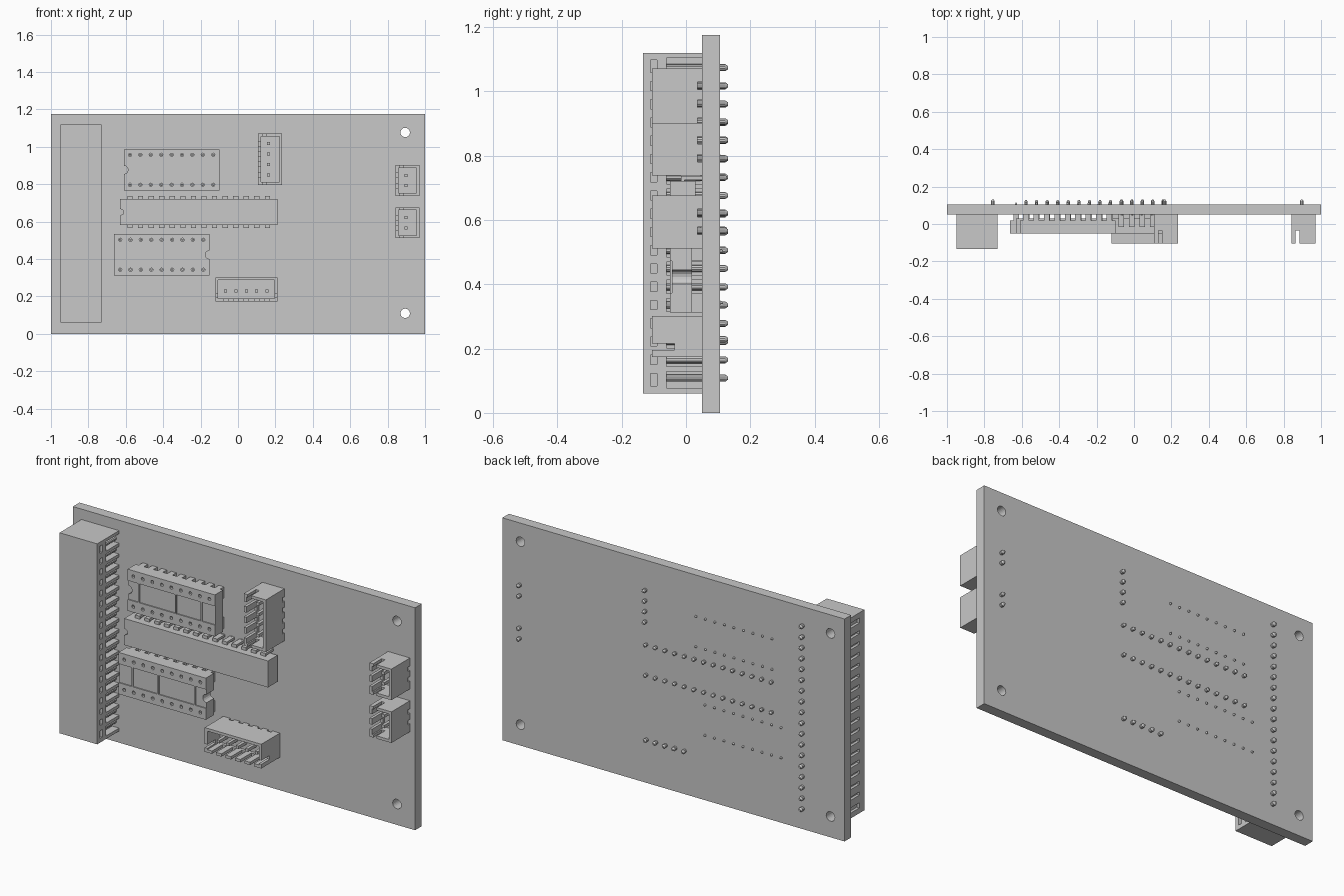
import bpy, bmesh, math
from mathutils import Matrix

if "Cube" in bpy.data.objects:
    bpy.data.objects.remove(bpy.data.objects["Cube"])

GREY = bpy.data.materials.new("light_grey")
GREY.diffuse_color = (0.58, 0.58, 0.58, 1)
GREY.use_nodes = True
GREY.node_tree.nodes["Principled BSDF"].inputs["Base Color"].default_value = GREY.diffuse_color
PITCH = 0.0556
BACK = 0.05      # component side of the board
REAR = 0.105     # solder side of the board


def add_object(name, bm):
    me = bpy.data.meshes.new(name)
    bm.to_mesh(me)
    bm.free()
    me.materials.append(GREY)
    ob = bpy.data.objects.new(name, me)
    bpy.context.collection.objects.link(ob)


def boxes(name, items):
    """One object from boxes given as (x0, x1, y0, y1, z0, z1)."""
    bm = bmesh.new()
    for x0, x1, y0, y1, z0, z1 in items:
        m = Matrix.Translation(((x0 + x1) / 2, (y0 + y1) / 2, (z0 + z1) / 2))
        m = m @ Matrix.Diagonal((abs(x1 - x0), abs(y1 - y0), abs(z1 - z0), 1))
        bmesh.ops.create_cube(bm, size=1, matrix=m)
    add_object(name, bm)


def circle(x, z, r, n):
    return [(x + r * math.cos(2 * math.pi * i / n), z + r * math.sin(2 * math.pi * i / n)) for i in range(n)]


def plate(name, loops, y0, y1):
    """Flat plate in the xz plane; later loops become holes."""
    cu = bpy.data.curves.new(name, 'CURVE')
    cu.dimensions = '2D'
    cu.fill_mode = 'BOTH'
    cu.extrude = (y1 - y0) / 2
    for pts in loops:
        s = cu.splines.new('POLY')
        s.points.add(len(pts) - 1)
        for p, (x, z) in zip(s.points, pts):
            p.co = (x, z, 0, 1)
        s.use_cyclic_u = True
    cu.materials.append(GREY)
    ob = bpy.data.objects.new(name, cu)
    bpy.context.collection.objects.link(ob)
    ob.rotation_euler.x = math.pi / 2
    ob.location.y = (y0 + y1) / 2
    bpy.ops.object.select_all(action='DESELECT')
    ob.select_set(True)
    bpy.context.view_layer.objects.active = ob
    bpy.ops.object.convert(target='MESH')
    bpy.ops.object.shade_flat()


def rect(x0, x1, z0, z1):
    return [(x0, z0), (x1, z0), (x1, z1), (x0, z1)]


def pins(name, places, r, y0, y1):
    """Round pins with a tapered tip, running along y."""
    bm = bmesh.new()
    for x, z in places:
        for a, b, ra, rb in ((y0, y1 - 0.008, r, r), (y1 - 0.008, y1, r, r * 0.5)):
            m = Matrix.Translation((x, (a + b) / 2, z)) @ Matrix.Rotation(-math.pi / 2, 4, 'X')
            bmesh.ops.create_cone(bm, cap_ends=True, segments=10, radius1=ra, radius2=rb, depth=b - a, matrix=m)
    add_object(name, bm)


# Board with four mounting holes
plate("board", [rect(-1, 1, 0, 1.175)] +
      [circle(x, z, 0.025, 24) for x in (-0.918, 0.894) for z in (0.11, 1.077)], BACK, REAR)

# Long edge connector with ribbed sides
z0, z1, n = 0.061, 1.12, 18
zs = [0.591 + (i - (n - 1) / 2) * 0.0568 for i in range(n)]
edges = [z0 + 0.008] + [(a + b) / 2 for a, b in zip(zs, zs[1:])] + [z1 - 0.008]
parts = [(-0.935, -0.77, -0.133, BACK, z0, z1),
         (-0.95, -0.935, -0.133, -0.09, z0, z1),
         (-0.77, -0.73, -0.133, -0.11, z0, z1),
         (-0.77, -0.73, -0.09, -0.06, z0, z1)]
for e in edges:
    parts.append((-0.77, -0.73, -0.06, BACK, e - 0.008, e + 0.008))
    parts.append((-0.77, -0.73, -0.11, -0.09, max(z0, e - 0.014), min(z1, e + 0.014)))
    parts.append((-0.95, -0.935, -0.09, BACK, max(z0, e - 0.02), min(z1, e + 0.02)))
boxes("edge_connector", parts)
pins("edge_connector_pins", [(-0.755, z) for z in zs], 0.011, -0.06, 0.13)


# Shrouded pin headers: u runs along the pins, v across
def header(name, u0, v0, n, vertical):
    length, width, front = PITCH * n + 0.053, 0.128, -0.105
    us = [u0 + length / 2 + (i - (n - 1) / 2) * PITCH for i in range(n)]
    u1, v1, t = u0 + length, v0 + width, 0.015
    vp = v0 + 0.055
    uv = [(u0, u1, v0, v1, 0.0, 0.035),              # floor
          (u0, u1, v1 - t, v1, front, 0.0)]          # solid wall
    for a in (u0, u1 - t):                           # notched end walls
        uv += [(a, a + t, v0, v0 + 0.022, front, 0), (a, a + t, v0, v1, -0.035, 0),
               (a, a + t, v0 + 0.042, v1, front, 0)]
    stops = [u0] + [u + d for u in us for d in (-0.012, 0.012)] + [u1]
    for a, b in zip(stops[::2], stops[1::2]):        # slotted wall and feet
        uv += [(a, b, v0, v0 + t, front, 0), (a, b, v0, v1, 0.035, BACK)]
    uv += [(u0, u1, v0, v0 + t, -0.015, 0)]
    for u in us:                                     # contact posts
        uv.append((u - 0.008, u + 0.008, vp - 0.008, vp + 0.008, -0.07, 0))
    boxes(name, [(c, d, e, f, a, b) if vertical else (a, b, e, f, c, d) for a, b, c, d, e, f in uv])
    pins(name + "_pins", [(vp, u) if vertical else (u, vp) for u in us], 0.01, 0.0, 0.13)


header("four_pin_header", 0.796, 0.108, 4, True)
header("five_pin_header", -0.121, 0.174, 5, False)
header("upper_two_pin_header", 0.738, 0.842, 2, True)
header("lower_two_pin_header", 0.512, 0.842, 2, True)


# Chip sockets: two pierced rails, a notched middle and stand-off feet
def socket(name, x0, z0, flip):
    x1, z1 = x0 + 0.51, z0 + 0.22
    cx, cz = (x0 + x1) / 2, z0 + 0.11
    xs = [cx + (i - 4) * PITCH for i in range(9)]
    for tag, a, b in (("lower", z0, z0 + 0.06), ("upper", z1 - 0.06, z1)):
        zr = a + 0.03
        plate(f"{name}_{tag}_rail", [rect(x0, x1, a, b)] +
              [circle(x, zr, 0.009, 8) for x in xs], -0.05, 0.01)
        boxes(f"{name}_{tag}_feet", [(x0, x1, 0.01, 0.018, a, b)] +
              [(x - 0.015, x + 0.015, 0.01, BACK, a, b) for x in xs])
        pins(f"{name}_{tag}_pins", [(x, zr) for x in xs], 0.006, 0.0, 0.115)
    s = -1 if flip else 1
    arc = [(-0.255 + 0.022 * math.cos(t), 0.022 * math.sin(t))
           for t in [math.pi / 2 - math.pi * i / 8 for i in range(9)]]
    out = [(-0.255, 0.05)] + arc + [(-0.255, -0.05), (0.255, -0.05), (0.255, 0.05)]
    plate(name + "_middle", [[(cx + s * x, cz + z) for x, z in out]], -0.044, 0.018)
    boxes(name + "_bars", [(cx + s * x - 0.004, cx + s * x + 0.004, -0.05, -0.04, cz - 0.05, cz + 0.05)
                           for x in (-0.19, 0.025, 0.175)])


socket("upper_socket", -0.61, 0.767, False)
socket("lower_socket", -0.663, 0.313, True)

# Long chip with a small end notch and folded legs
cz = 0.651
plate("chip_body", [[(-0.63, cz - 0.07), (0.21, cz - 0.07), (0.21, cz + 0.07), (-0.63, cz + 0.07),
                     (-0.63, cz + 0.018), (-0.612, cz + 0.009), (-0.612, cz - 0.009), (-0.63, cz - 0.018)]],
      -0.05, 0.03)
xs = [-0.21 + (i - 6.5) * 0.0565 for i in range(14)]
legs = []
for x in xs:
    for s in (-1, 1):
        legs += [(x - 0.014, x + 0.014, -0.015, BACK, *sorted((cz + s * 0.074, cz + s * 0.086))),
                 (x - 0.014, x + 0.014, -0.015, -0.005, *sorted((cz + s * 0.065, cz + s * 0.086)))]
boxes("chip_legs", legs)
pins("chip_leg_tips", [(x, cz + s * 0.08) for x in xs for s in (-1, 1)], 0.009, 0.045, 0.128)
